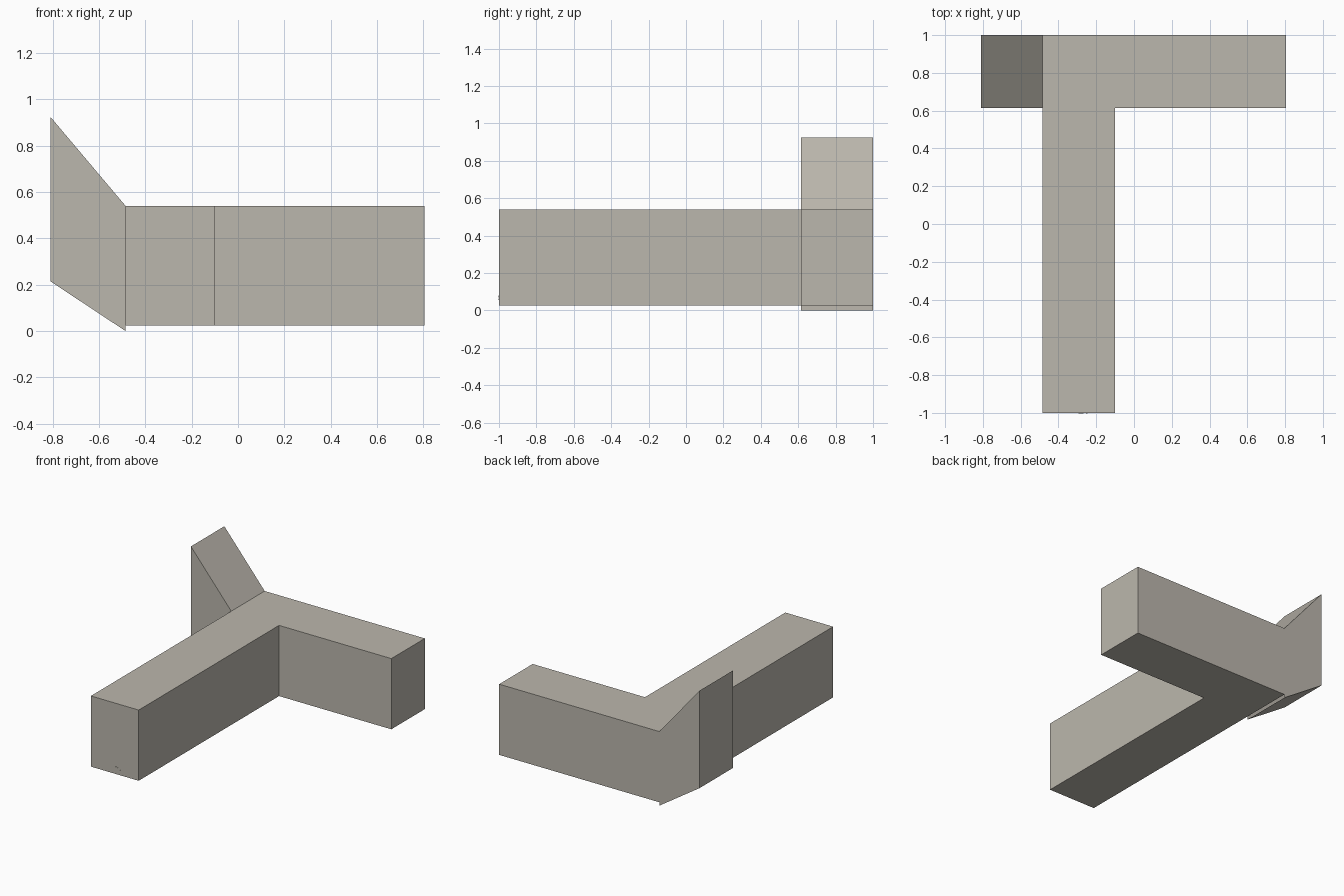
import bpy, bmesh

if "Cube" in bpy.data.objects:
    bpy.data.objects.remove(bpy.data.objects["Cube"])

# single warm grey colour
grey = bpy.data.materials.new("warm_grey")
grey.diffuse_color = (0.50, 0.474, 0.418, 1)
grey.use_nodes = True
grey.node_tree.nodes["Principled BSDF"].inputs["Base Color"].default_value = grey.diffuse_color


def prism(name, profile, axis, lo, hi, skip_edge=None):
    """Extrude a 2D outline along 'y' (profile in x,z) or 'z' (profile in x,y)."""
    def at(p, d):
        return (p[0], d, p[1]) if axis == 'y' else (p[0], p[1], d)
    bm = bmesh.new()
    a = [bm.verts.new(at(p, lo)) for p in profile]
    b = [bm.verts.new(at(p, hi)) for p in profile]
    bm.faces.new(a)
    bm.faces.new(b[::-1])
    n = len(profile)
    sides = [bm.faces.new((a[i], b[i], b[(i + 1) % n], a[(i + 1) % n])) for i in range(n)]
    bmesh.ops.recalc_face_normals(bm, faces=bm.faces[:])
    if skip_edge is not None:
        bmesh.ops.delete(bm, geom=[sides[skip_edge]], context='FACES_ONLY')
    mesh = bpy.data.meshes.new(name)
    bm.to_mesh(mesh)
    bm.free()
    mesh.materials.append(grey)
    ob = bpy.data.objects.new(name, mesh)
    bpy.context.collection.objects.link(ob)
    return ob


L, R, INNER, STEP = -0.485, 0.805, -0.10, 0.615

# L-shaped body: long leg to the front, short arm to the right
prism("body", [(L, -1), (INNER, -1), (INNER, STEP), (R, STEP), (R, 1), (L, 1)],
      'z', 0.025, 0.54)

# slanted wing rising to the left, open where it meets the body
prism("wing", [(L, 0.54), (-0.81, 0.925), (-0.81, 0.215), (L, 0.0)],
      'y', STEP, 1, skip_edge=3)

# tiny chips on the front end of the leg
for i, (x, z, w, h) in enumerate([(-0.28, 0.075, 0.025, 0.01), (-0.25, 0.06, 0.008, 0.006)]):
    prism(f"chip_{i + 1}", [(x - w / 2, z), (x, z - h / 2), (x + w / 2, z), (x, z + h / 2)],
          'y', -1.002, -0.999)
